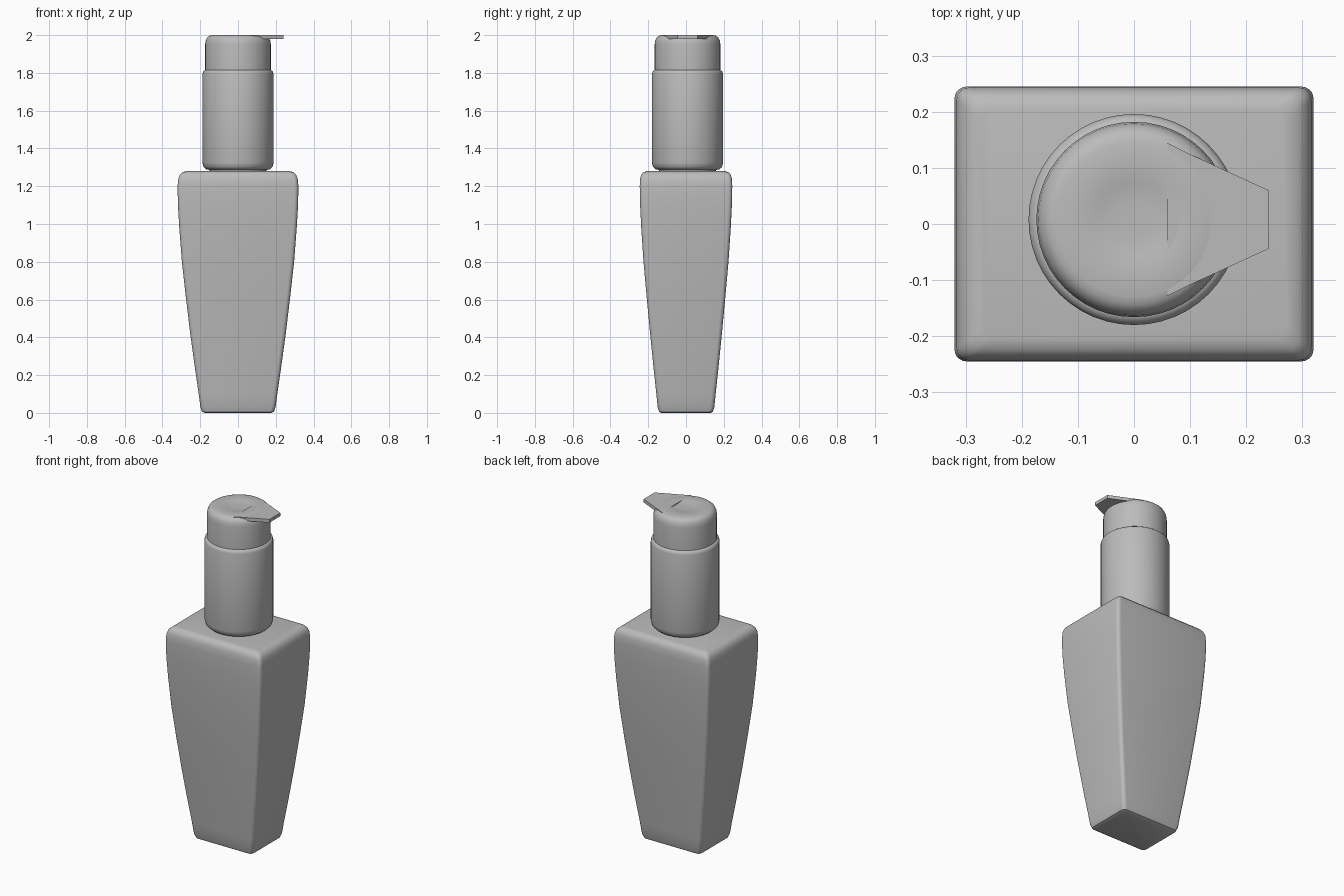
import bpy, bmesh, math

cube = bpy.data.objects.get("Cube")
if cube:
    bpy.data.objects.remove(cube, do_unlink=True)

grey = bpy.data.materials.new("soft grey")
grey.use_nodes = True
colour = (0.5, 0.5, 0.5, 1)
grey.diffuse_color = colour
grey.node_tree.nodes["Principled BSDF"].inputs["Base Color"].default_value = colour

CENTRE_Y = 0.008  # pump axis


def loft(name, rings, angle=40):
    """Skin closed rings of points from bottom to top and cap both ends."""
    bm = bmesh.new()
    rows = [[bm.verts.new(p) for p in ring] for ring in rings]
    n = len(rows[0])
    for low, high in zip(rows, rows[1:]):
        for i in range(n):
            j = (i + 1) % n
            bm.faces.new((low[i], low[j], high[j], high[i]))
    bm.faces.new(rows[0][::-1])
    bm.faces.new(rows[-1])
    bmesh.ops.recalc_face_normals(bm, faces=bm.faces)
    mesh = bpy.data.meshes.new(name)
    bm.to_mesh(mesh)
    bm.free()
    mesh.materials.append(grey)
    ob = bpy.data.objects.new(name, mesh)
    bpy.context.collection.objects.link(ob)
    bpy.ops.object.select_all(action="DESELECT")
    ob.select_set(True)
    bpy.context.view_layer.objects.active = ob
    bpy.ops.object.shade_smooth_by_angle(angle=math.radians(angle))
    return ob


def circle(r, z, n=48):
    turns = [2 * math.pi * i / n for i in range(n)]
    return [(r * math.cos(a), CENTRE_Y + r * math.sin(a), z) for a in turns]


def rounded_rect(hx, hy, z, r, steps=5):
    points = []
    for k, (sx, sy) in enumerate([(1, 1), (-1, 1), (-1, -1), (1, -1)]):
        for i in range(steps + 1):
            a = (k + i / steps) * math.pi / 2
            points.append((sx * (hx - r) + r * math.cos(a),
                           sy * (hy - r) + r * math.sin(a), z))
    return points


def turned(name, profile):
    return loft(name, [circle(r, z) for r, z in profile])


# Tapered bottle: half width, half depth, height
body = [(0.175, 0.13, 0), (0.19, 0.142, 0.006), (0.199, 0.15, 0.03),
        (0.208, 0.157, 0.1), (0.227, 0.171, 0.23), (0.253, 0.19, 0.42),
        (0.277, 0.209, 0.62), (0.297, 0.225, 0.8), (0.311, 0.237, 0.98),
        (0.318, 0.243, 1.1), (0.32, 0.245, 1.2), (0.316, 0.243, 1.24),
        (0.307, 0.236, 1.262), (0.292, 0.224, 1.275), (0.272, 0.206, 1.28)]
loft("bottle_body", [rounded_rect(x, y, z, 0.022) for x, y, z in body])

# Short neck between bottle and collar
turned("neck", [(0.15, 1.26), (0.15, 1.3)])

# Pump collar
turned("pump_collar", [(0.15, 1.286), (0.17, 1.29), (0.183, 1.302),
                       (0.188, 1.325), (0.188, 1.795), (0.184, 1.808),
                       (0.174, 1.815)])

# Pump head with a shallow dimple on top
turned("pump_head", [(0.174, 1.81), (0.174, 1.95), (0.171, 1.972),
                     (0.163, 1.988), (0.152, 1.996), (0.138, 2.0),
                     (0.08, 2.0), (0.065, 1.996), (0.03, 1.994)])

# Flat tapering spout
outline = [(0.06, -0.128), (0.09, -0.113), (0.24, -0.044),
           (0.24, 0.06), (0.09, 0.129), (0.06, 0.144)]
loft("spout", [[(x, y, z) for x, y in outline] for z in (1.98, 2.0)])
